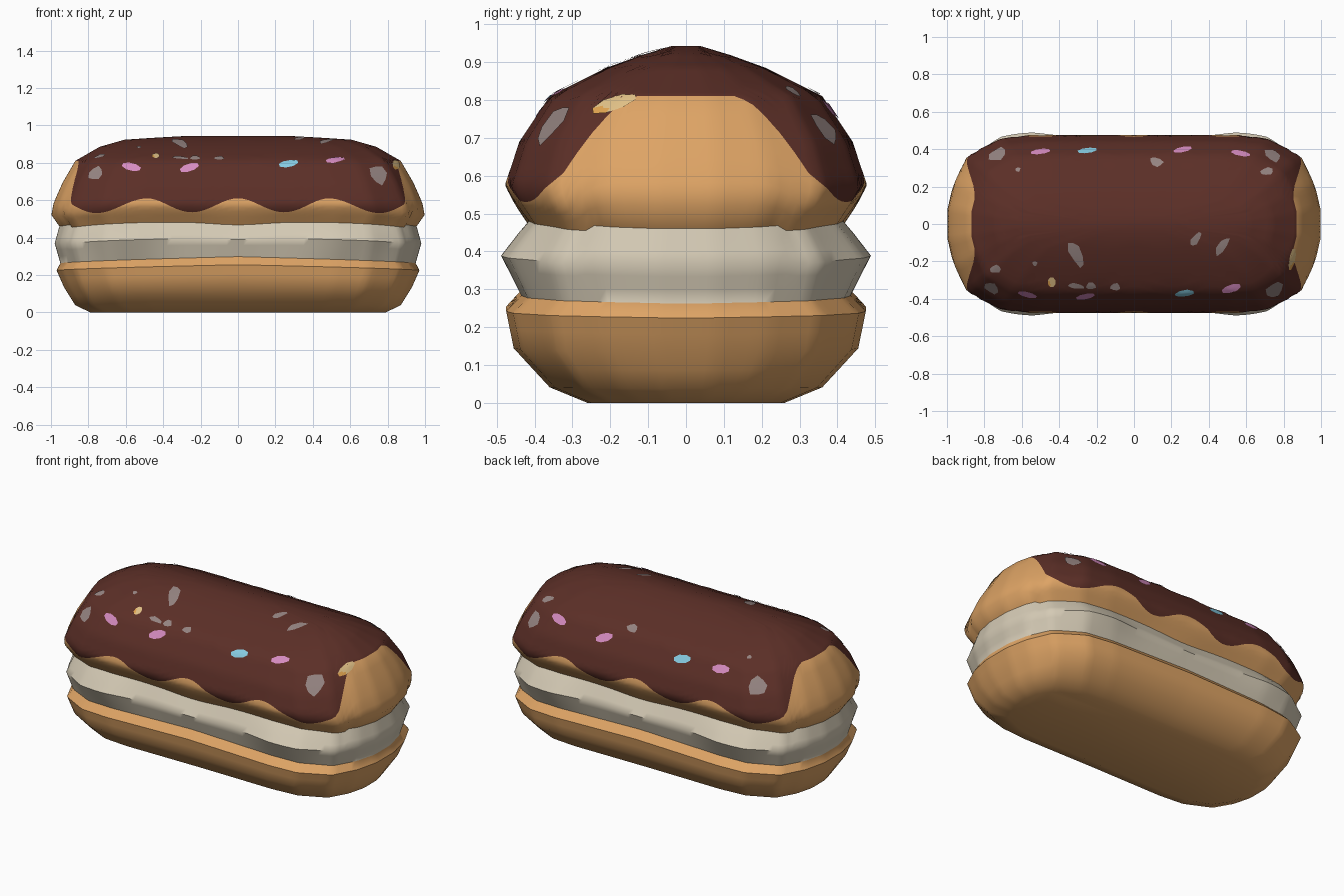
import bpy, bmesh, math
from mathutils import Vector
from mathutils.bvhtree import BVHTree

cube = bpy.data.objects.get("Cube")
if cube:
    bpy.data.objects.remove(cube)

COLOURS = {
    "baked bun": (0.73, 0.37, 0.13),
    "cream": (0.66, 0.59, 0.46),
    "chocolate": (0.105, 0.028, 0.02),
    "grey": (0.30, 0.23, 0.22),
    "pink": (0.67, 0.26, 0.53),
    "blue": (0.24, 0.61, 0.77),
    "yellow": (0.75, 0.53, 0.24),
    "gold": (0.75, 0.37, 0.08),
}


def make_material(name, rgb):
    mat = bpy.data.materials.new(name)
    mat.use_nodes = True
    mat.diffuse_color = (*rgb, 1)
    bsdf = mat.node_tree.nodes["Principled BSDF"]
    bsdf.inputs["Base Color"].default_value = (*rgb, 1)
    bsdf.inputs["Roughness"].default_value = 0.7
    return mat


MATS = {name: make_material(name, rgb) for name, rgb in COLOURS.items()}


def lerp_table(t, table):
    """Linear interpolation in rows of (key, value, ...)."""
    if t <= table[0][0]:
        return table[0][1:]
    for p, q in zip(table, table[1:]):
        if t <= q[0]:
            f = (t - p[0]) / (q[0] - p[0])
            return tuple(a + (b - a) * f for a, b in zip(p[1:], q[1:]))
    return table[-1][1:]


def finish(bm, name, colours, angle=50):
    bmesh.ops.recalc_face_normals(bm, faces=bm.faces)
    mesh = bpy.data.meshes.new(name)
    bm.to_mesh(mesh)
    obj = bpy.data.objects.new(name, mesh)
    bpy.context.collection.objects.link(obj)
    for c in colours:
        mesh.materials.append(MATS[c])
    bpy.ops.object.select_all(action="DESELECT")
    obj.select_set(True)
    bpy.context.view_layer.objects.active = obj
    bpy.ops.object.shade_smooth_by_angle(angle=math.radians(angle))
    return obj


# Height, half length, half width
LOWER, UPPER, TOP = 0.275, 0.47, 0.942
PROFILE = [
    (0, 0.79, 0.26), (0.04, 0.87, 0.36), (0.14, 0.93, 0.455), (0.235, 0.97, 0.475),
    (LOWER, 0.95, 0.435), (0.38, 0.98, 0.465), (UPPER, 0.955, 0.415),
    (0.53, 1.0, 0.455), (0.575, 0.99, 0.478), (0.69, 0.94, 0.44),
    (0.81, 0.87, 0.36), (0.885, 0.74, 0.21), (0.925, 0.6, 0.10), (TOP, 0.3, 0.04),
]

# One quarter of the plan outline, evenly resampled, then mirrored around
CORNER = [(1, 0), (1, 0.17), (0.97, 0.46), (0.9, 0.76), (0.73, 0.96), (0.55, 1), (0, 1)]
keyed, dist = [], 0
for i, (u, v) in enumerate(CORNER):
    if i:
        dist += math.hypot(u - CORNER[i - 1][0], (v - CORNER[i - 1][1]) / 2)
    keyed.append((dist, u, v))
STEPS = 44
quarter = [lerp_table(dist * i / STEPS, keyed) for i in range(STEPS + 1)]
half = quarter + [(-u, v) for u, v in quarter[-2::-1]]
OUTLINE = half + [(u, -v) for u, v in half[-2:0:-1]]


def icing_edge(u, v):
    """Drip line: wavy along the sides, raised over the ends."""
    v = abs(v)
    if v >= 0.85:
        return 0.57 + 0.04 * math.cos(4 * math.pi * u)
    return lerp_table(v, [(0.38, 0.81), (0.5, 0.78), (0.6, 0.7), (0.7, 0.6), (0.85, 0.545)])[0]


def body_point(u, v, h):
    a, b = lerp_table(h, PROFILE)
    # Cream squeezes out most near the corners
    if LOWER < h < UPPER:
        bulge = 1 - abs(h - 0.38) / 0.105
        b += 0.027 * max(bulge, 0) * math.exp(-((abs(u) - 0.62) / 0.2) ** 2)
    # Seams rise a little toward the middle
    low = LOWER - 0.012 + 0.035 * (1 - abs(u)) ** 0.7
    high = UPPER - 0.025 + 0.038 * (1 - u ** 4) - 0.015 * math.exp(-(u / 0.2) ** 2)
    if abs(v) < 0.6:
        high += 0.015
    z = lerp_table(h, [(0, 0), (LOWER, low), (UPPER, high), (0.6, 0.6), (1, 1)])[0]
    return (u * a, v * b, z)


# Filled bun: every column has the same rows, coloured by band
LOWER_ROWS = [0, 0.015, 0.04, 0.09, 0.14, 0.19, 0.235, LOWER]
CREAM_ROWS = [0.31, 0.345, 0.38, 0.41, 0.44, UPPER]
TAN, ICED = 6, 14
bm = bmesh.new()
columns = []
for u, v in OUTLINE:
    edge = icing_edge(u, v)
    rows = LOWER_ROWS + CREAM_ROWS
    rows = rows + [UPPER + (edge - UPPER) * k / TAN for k in range(1, TAN + 1)]
    rows = rows + [edge + (TOP - edge) * k / ICED for k in range(1, ICED + 1)]
    columns.append([bm.verts.new(body_point(u, v, h)) for h in rows])
cream_from = len(LOWER_ROWS) - 1
cream_to = cream_from + len(CREAM_ROWS)
for i, col in enumerate(columns):
    nxt = columns[(i + 1) % len(columns)]
    for r in range(len(col) - 1):
        face = bm.faces.new((col[r], nxt[r], nxt[r + 1], col[r + 1]))
        if cream_from <= r < cream_to:
            face.material_index = 1
        elif r >= cream_to + TAN:
            face.material_index = 2
bm.faces.new([c[0] for c in columns])
bm.faces.new([c[-1] for c in columns]).material_index = 2
bmesh.ops.recalc_face_normals(bm, faces=bm.faces)
surface = BVHTree.FromBMesh(bm)
finish(bm, "filled_bun", ["baked bun", "cream", "chocolate"])
bm.free()


def add_sprinkle(name, colour, x, y, length, width, turn):
    """Thin plate that follows the icing."""
    hit, n, _, _ = surface.ray_cast(Vector((x, y, 2)), Vector((0, 0, -1)))
    along = (Vector((1, 0, 0)) - n * n.x).normalized()
    across = n.cross(along)
    sides = 8
    chunky = colour == "grey"
    pm = bmesh.new()

    def drop(p, q):
        start = hit + along * p + across * q + n * 0.1
        spot = surface.ray_cast(start, -n)[0] or start - n * 0.1
        return pm.verts.new(spot + n * 0.004)

    t = math.radians(turn)
    rings = []
    for scale in (1, 0.5):
        ring = []
        for k in range(sides):
            ang = 2 * math.pi * (k + 0.5) / sides
            wobble = 0.9 + 0.13 * math.sin(2.3 * k + 9 * x) if chunky else 1
            p = length / 2 * math.cos(ang) * wobble * scale
            q = width / 2 * math.sin(ang) * wobble * scale
            ring.append(drop(p * math.cos(t) - q * math.sin(t), p * math.sin(t) + q * math.cos(t)))
        rings.append(ring)
    outer, inner = rings
    hub = drop(0, 0)
    for k in range(sides):
        j = (k + 1) % sides
        tip = 1 if colour == "yellow" and k in (3, 4) else 0
        pm.faces.new((outer[k], outer[j], inner[j], inner[k])).material_index = tip
        pm.faces.new((inner[k], inner[j], hub))
    finish(pm, name, [colour, "gold"] if colour == "yellow" else [colour])
    pm.free()


# Long sprinkles: x, y, turn
LONG = {
    "pink": [(-0.57, -0.375, -20), (-0.26, -0.385, 22), (0.52, -0.345, 20),
             (-0.5, 0.385, 10), (0.26, 0.395, 25), (0.57, 0.375, -15)],
    "blue": [(0.27, -0.37, 14), (-0.25, 0.39, 14)],
}
for colour, spots in LONG.items():
    for i, (x, y, turn) in enumerate(spots):
        add_sprinkle(f"{colour}_sprinkle_{i + 1}", colour, x, y, 0.11, 0.05, turn)
add_sprinkle("yellow_sprinkle_1", "yellow", 0.845, -0.19, 0.13, 0.05, 70)
add_sprinkle("yellow_sprinkle_2", "yellow", -0.44, -0.31, 0.045, 0.06, 0)

# Chopped nuts: x, y, length, width, turn
NUTS = [
    (-0.76, -0.34, 0.09, 0.1, 0), (-0.74, -0.24, 0.07, 0.05, 20), (-0.53, -0.21, 0.03, 0.03, 0),
    (-0.31, -0.16, 0.18, 0.07, -65), (-0.31, -0.33, 0.1, 0.035, -10), (-0.23, -0.33, 0.06, 0.05, 0),
    (-0.1, -0.335, 0.06, 0.05, 0), (0.33, -0.08, 0.1, 0.045, 55), (0.47, -0.12, 0.13, 0.05, 55),
    (0.75, -0.35, 0.11, 0.14, 0), (-0.73, 0.37, 0.11, 0.12, 0), (-0.62, 0.29, 0.03, 0.03, 0),
    (0.12, 0.33, 0.08, 0.06, -20), (0.74, 0.365, 0.1, 0.11, 0), (0.71, 0.28, 0.08, 0.05, 20),
]
for i, nut in enumerate(NUTS):
    add_sprinkle(f"nut_piece_{i + 1}", "grey", *nut)
